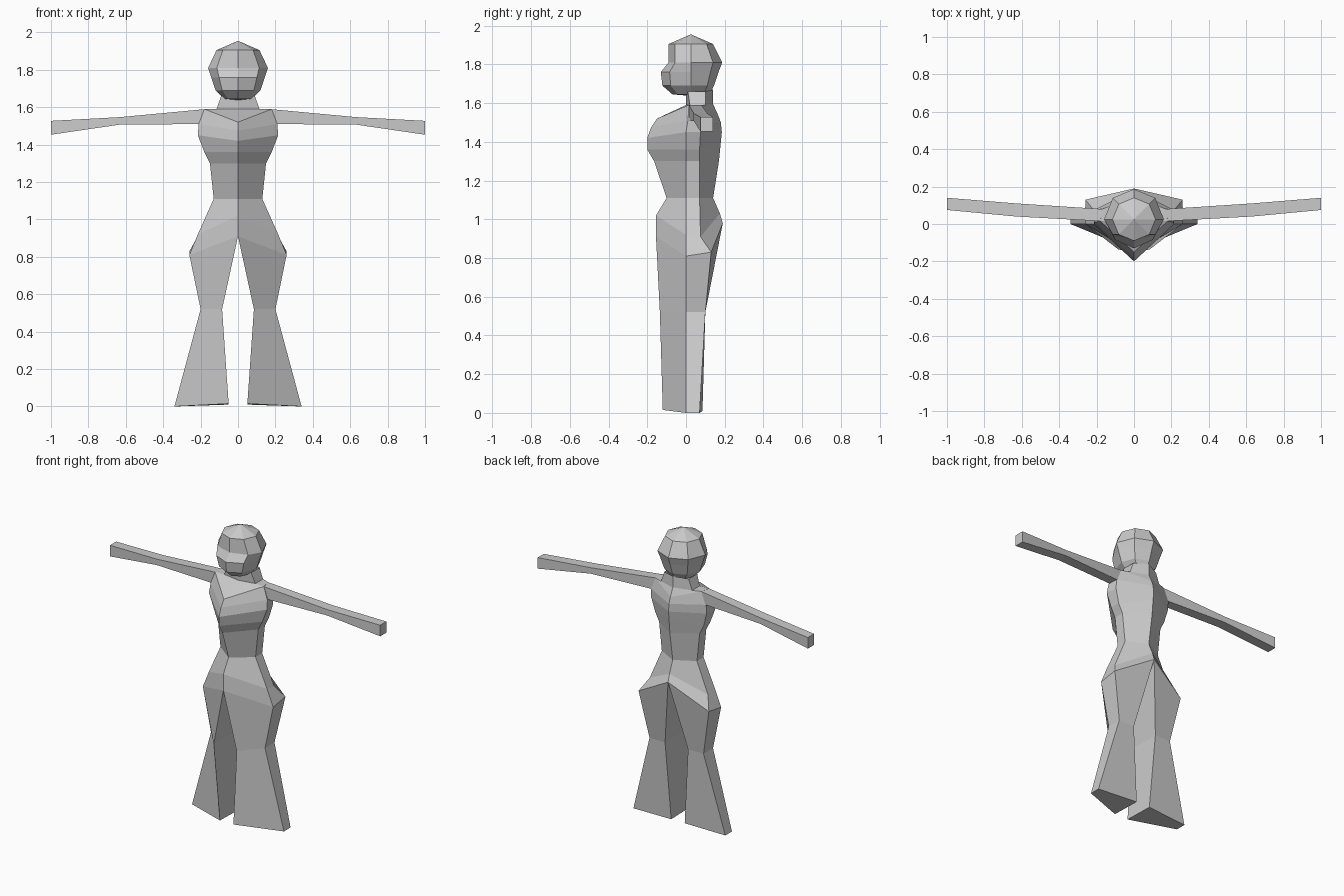
import bpy, bmesh

if "Cube" in bpy.data.objects:
    bpy.data.objects.remove(bpy.data.objects["Cube"])

grey = bpy.data.materials.new("plain grey")
grey.diffuse_color = (0.6, 0.6, 0.6, 1)
grey.use_nodes = True
grey.node_tree.nodes["Principled BSDF"].inputs["Base Color"].default_value = grey.diffuse_color


def loft(name, rings, closed=False, cap_first=False, cap_last=False):
    """Skin the right-hand half through its rings, then mirror it across x."""
    bm = bmesh.new()
    loops = [[bm.verts.new(p) for p in ring] for ring in rings]
    n = len(rings[0])
    for a, b in zip(loops, loops[1:]):
        for i in range(n if closed else n - 1):
            j = (i + 1) % n
            bm.faces.new((a[i], a[j], b[j], b[i]))
    if cap_first:
        bm.faces.new(loops[0][::-1])
    if cap_last:
        bm.faces.new(loops[-1])
    bmesh.ops.remove_doubles(bm, verts=bm.verts, dist=0.0005)
    mesh = bpy.data.meshes.new(name)
    bm.to_mesh(mesh)
    bm.free()
    mesh.materials.append(grey)
    obj = bpy.data.objects.new(name, mesh)
    bpy.context.collection.objects.link(obj)
    mirror = obj.modifiers.new("mirror", 'MIRROR')
    mirror.use_clip = True
    mirror.merge_threshold = 0.001
    return obj


# Torso and neck: front ridge, side front, side back, spine
hip = [(0, -.155, .91), (.26, 0, .81), (.26, .13, .83), (0, .19, .98)]
loft("torso", [
    hip,
    [(0, -.155, 1.02), (.215, 0, .92), (.215, .075, .91), (0, .175, 1.03)],
    [(0, -.10, 1.11), (.13, 0, 1.11), (.13, .07, 1.11), (0, .14, 1.11)],
    [(0, -.165, 1.30), (.15, 0, 1.30), (.15, .07, 1.30), (0, .17, 1.30)],
    [(0, -.20, 1.36), (.18, 0, 1.36), (.18, .07, 1.36), (0, .18, 1.40)],
    [(0, -.20, 1.42), (.215, 0, 1.45), (.205, .075, 1.45), (0, .185, 1.45)],
    [(0, -.18, 1.475), (.21, .01, 1.51), (.205, .08, 1.51), (0, .18, 1.50)],
    [(0, -.15, 1.52), (.18, .015, 1.59), (.17, .08, 1.59), (0, .165, 1.54)],
    [(0, 0, 1.59), (.115, .02, 1.59), (.115, .10, 1.59), (0, .14, 1.595)],
    [(0, 0, 1.64), (.09, .01, 1.66), (.09, .10, 1.66), (0, .14, 1.67)],
])

# Flared legs: inner front, outer front, outer back, inner back
loft("legs", [
    [(.05, -.12, .015), (.34, 0, 0), (.34, .07, 0), (.05, .085, .01)],
    [(.085, -.135, .52), (.20, 0, .52), (.20, .10, .52), (.085, .10, .52)],
    hip,
], closed=True, cap_first=True)


# Arms: square section running outwards
def arm_ring(x, y0, y1, z0, z1):
    return [(x, y0, z0), (x, y1, z0), (x, y1, z1), (x, y0, z1)]


loft("arms", [
    arm_ring(.17, .015, .08, 1.51, 1.59),
    arm_ring(.63, .04, .11, 1.507, 1.547),
    arm_ring(1.0, .075, .14, 1.453, 1.527),
], closed=True, cap_first=True, cap_last=True)


# Head: eight-sided rings with the lower face pushed forward
def head_ring(z, w, front, back, mid=.025):
    k = .707
    return [(0, front, z), (k * w, mid + k * (front - mid), z), (w, mid, z),
            (k * w, mid + k * (back - mid), z), (0, back, z)]


loft("head", [
    head_ring(1.637, 0, .025, .025),
    head_ring(1.645, .075, -.07, .12),
    head_ring(1.69, .12, -.122, .145),
    head_ring(1.76, .143, -.13, .168),
    head_ring(1.81, .16, -.09, .187),
    head_ring(1.905, .115, -.09, .14),
    head_ring(1.955, 0, .025, .025),
])
